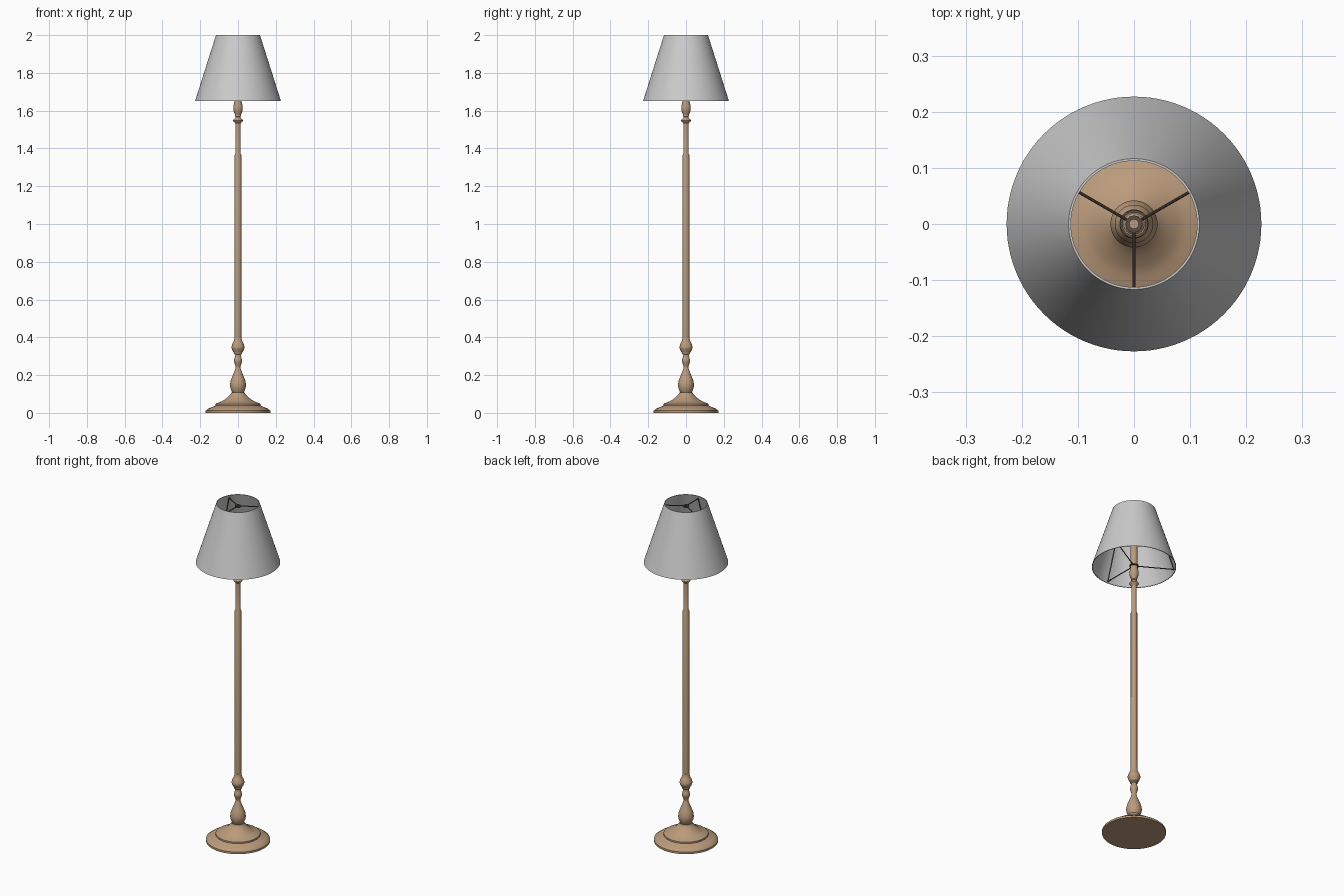
import bpy, bmesh, math
from mathutils import Vector

if "Cube" in bpy.data.objects:
    bpy.data.objects.remove(bpy.data.objects["Cube"])


def material(name, color):
    m = bpy.data.materials.new(name)
    m.diffuse_color = color
    m.use_nodes = True
    m.node_tree.nodes["Principled BSDF"].inputs["Base Color"].default_value = m.diffuse_color
    return m


wood = material("warm_wood", (0.50, 0.33, 0.20, 1))
metal = material("dark_metal", (0.10, 0.075, 0.055, 1))


def curve(points, steps=5):
    """Smooth run of (radius, height) points."""
    p = [points[0]] + points + [points[-1]]
    out = []
    for i in range(1, len(p) - 2):
        a, b, c, d = (Vector(q) for q in p[i - 1:i + 3])
        for s in range(steps):
            t = s / steps
            v = 0.5 * (2 * b + (c - a) * t + (2 * a - 5 * b + 4 * c - d) * t * t
                       + (3 * b - a - 3 * c + d) * t ** 3)
            out.append((v.x, v.y))
    return out + [points[-1]]


def lathe(name, profile, mat=None, sides=64, closed=False):
    bm = bmesh.new()
    rings = []
    for r, z in profile:
        rings.append([bm.verts.new((r * math.cos(2 * math.pi * k / sides),
                                    r * math.sin(2 * math.pi * k / sides), z))
                      for k in range(sides)])
    pairs = list(zip(rings, rings[1:]))
    if closed:
        pairs.append((rings[-1], rings[0]))
    for lo, hi in pairs:
        for k in range(sides):
            n = (k + 1) % sides
            bm.faces.new((lo[k], lo[n], hi[n], hi[k]))
    if not closed:
        bm.faces.new(rings[0][::-1])
        bm.faces.new(rings[-1])
    bmesh.ops.recalc_face_normals(bm, faces=bm.faces)
    me = bpy.data.meshes.new(name)
    bm.to_mesh(me)
    bm.free()
    ob = bpy.data.objects.new(name, me)
    bpy.context.collection.objects.link(ob)
    if mat:
        me.materials.append(mat)
    smooth(ob)
    return ob


def smooth(ob):
    bpy.ops.object.select_all(action='DESELECT')
    ob.select_set(True)
    bpy.context.view_layer.objects.active = ob
    bpy.ops.object.shade_smooth_by_angle(angle=math.radians(35))


def rod(name, a, b, radius=0.0028):
    a, b = Vector(a), Vector(b)
    bpy.ops.mesh.primitive_cylinder_add(vertices=10, radius=radius,
                                        depth=(b - a).length, location=(a + b) / 2)
    ob = bpy.context.object
    ob.name = name
    ob.rotation_euler = (b - a).to_track_quat('Z', 'Y').to_euler()
    ob.data.materials.append(metal)
    smooth(ob)


# Stepped round foot with flared top
lathe("base", [(0.172, 0), (0.172, 0.012)]
      + curve([(0.167, 0.014), (0.158, 0.022), (0.142, 0.029), (0.125, 0.036)])
      + [(0.120, 0.038), (0.120, 0.047)]
      + curve([(0.113, 0.051), (0.085, 0.062), (0.060, 0.079), (0.042, 0.096), (0.034, 0.108)]),
      wood)

# Turned vase, bead and bulb at the foot of the pole
lathe("lower_turning", curve([
    (0.028, 0.104), (0.037, 0.122), (0.042, 0.145), (0.038, 0.172), (0.025, 0.205),
    (0.013, 0.238), (0.015, 0.252), (0.022, 0.275), (0.017, 0.295), (0.014, 0.308)])
    + [(0.022, 0.313), (0.022, 0.319)]
    + curve([(0.025, 0.323), (0.034, 0.344), (0.031, 0.362), (0.021, 0.385), (0.018, 0.402)]),
    wood)

# Long pole with a step to the thinner upper section
lathe("pole", [(0.0175, 0.398), (0.0175, 1.365), (0.0145, 1.372), (0.0135, 1.535)], wood, 48)

# Turned collar and bulb under the shade
lathe("upper_turning", [(0.0135, 1.53)]
      + curve([(0.017, 1.536), (0.026, 1.547), (0.017, 1.558), (0.012, 1.566)])
      + [(0.017, 1.570), (0.017, 1.576)]
      + curve([(0.016, 1.578), (0.023, 1.598), (0.025, 1.615), (0.022, 1.635), (0.018, 1.655)])
      + [(0.021, 1.660), (0.021, 1.668)], wood, 48)

# Lamp holder tube
lathe("lamp_holder", [(0.019, 1.665), (0.019, 1.79), (0.015, 1.795)], wood, 48)

# Thin-walled conical shade
lathe("shade", [(0.227, 1.652), (0.1165, 2.0), (0.1125, 2.0), (0.223, 1.652)],
      sides=96, closed=True)

# Wire frame: top and bottom hubs, spokes and struts inside the shade
lathe("top_hub", [(0.015, 1.980), (0.015, 1.988), (0.008, 1.988), (0.008, 1.980)],
      metal, 32, True)
lathe("bottom_hub", [(0.025, 1.655), (0.025, 1.661), (0.017, 1.661), (0.017, 1.655)],
      metal, 32, True)
for i in range(3):
    ang = math.radians(30 + 120 * i)
    c, s = math.cos(ang), math.sin(ang)
    top = (0.1135 * c, 0.1135 * s, 1.985)
    low = (0.218 * c, 0.218 * s, 1.658)
    rod(f"top_spoke_{i + 1}", (0.012 * c, 0.012 * s, 1.985), top)
    rod(f"bottom_spoke_{i + 1}", (0.02 * c, 0.02 * s, 1.658), low)
    rod(f"strut_{i + 1}", low, top)
